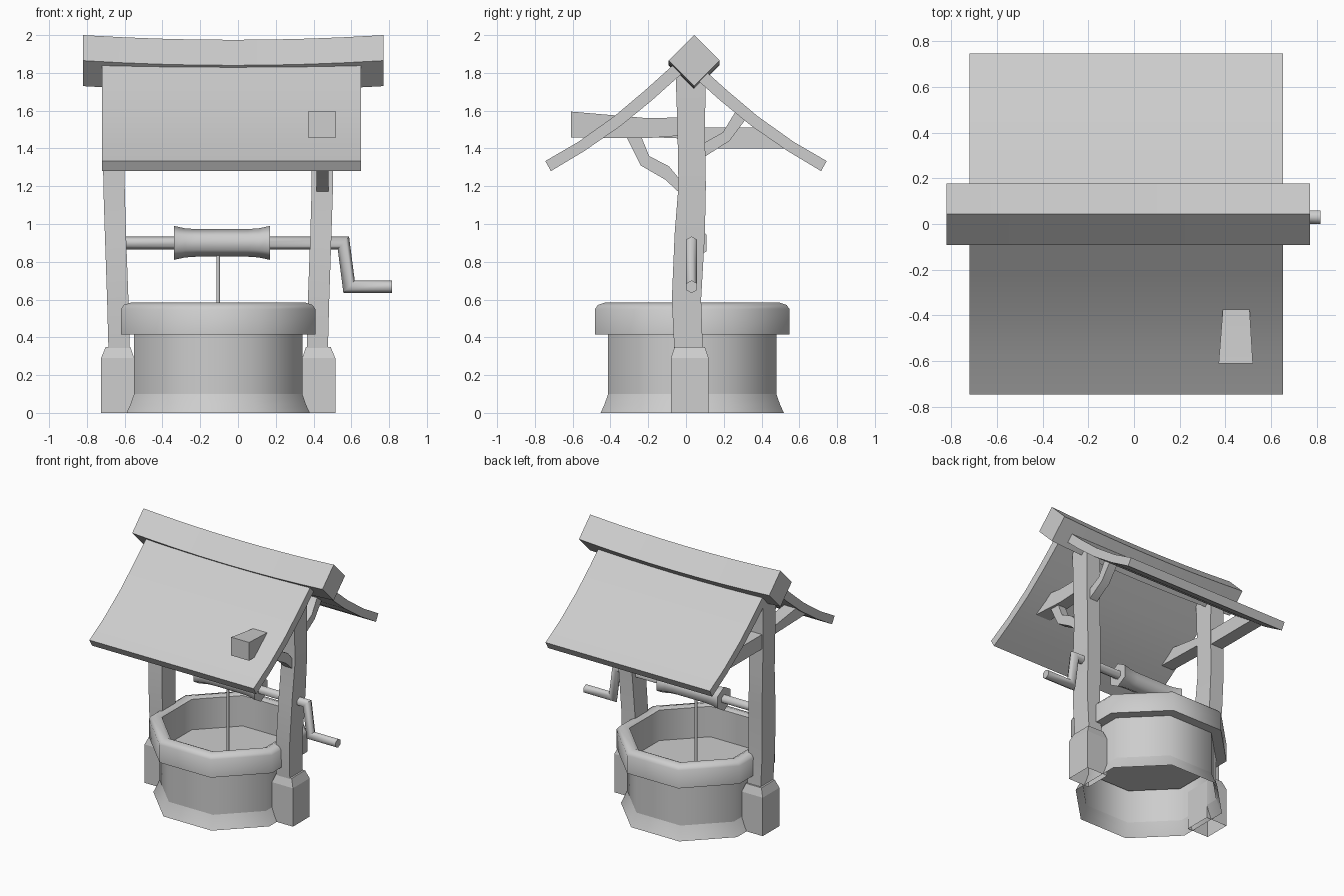
import bpy, bmesh, math
from mathutils import Vector

cube = bpy.data.objects.get("Cube")
if cube:
    bpy.data.objects.remove(cube, do_unlink=True)

grey = bpy.data.materials.new("plain_grey")
grey.use_nodes = True
colour = (0.61, 0.61, 0.61, 1)
grey.diffuse_color = colour
grey.node_tree.nodes["Principled BSDF"].inputs["Base Color"].default_value = colour

MID_X, MID_Y = -0.105, 0.033   # axis of the well


def loft(name, rings, start=True, end=True, angle=30):
    """Skin a row of equal rings, with optional end caps."""
    bm = bmesh.new()
    rows = [[bm.verts.new(p) for p in ring] for ring in rings]
    n = len(rows[0])
    for a, b in zip(rows, rows[1:]):
        for i in range(n):
            j = (i + 1) % n
            bm.faces.new((a[i], a[j], b[j], b[i]))
    if start:
        bm.faces.new(rows[0][::-1])
    if end:
        bm.faces.new(rows[-1])
    bmesh.ops.recalc_face_normals(bm, faces=bm.faces)
    mesh = bpy.data.meshes.new(name)
    bm.to_mesh(mesh)
    bm.free()
    mesh.materials.append(grey)
    obj = bpy.data.objects.new(name, mesh)
    bpy.context.collection.objects.link(obj)
    bpy.ops.object.select_all(action="DESELECT")
    obj.select_set(True)
    bpy.context.view_layer.objects.active = obj
    bpy.ops.object.shade_smooth_by_angle(angle=math.radians(angle))
    return obj


def plank(name, outline, x0, x1):
    """Extrude a y-z outline along x."""
    return loft(name, [[(x, y, z) for y, z in outline] for x in (x0, x1)])


def octagon(name, profile, **caps):
    """Eight-sided turned shape round the well axis from (radius, z) points."""
    turns = [math.tau * (k + 0.5) / 8 for k in range(8)]
    rings = [[(MID_X + r * math.cos(a), MID_Y + r * math.sin(a), z) for a in turns]
             for r, z in profile]
    return loft(name, rings, start=False, angle=50, **caps)


def upright(name, levels, side, **options):
    """Stack rectangles (z, inner, outer, y0, y1), measured out from the well axis."""
    rings = []
    for z, a, b, y0, y1 in levels:
        a, b = MID_X + side * a, MID_X + side * b
        rings.append([(a, y0, z), (b, y0, z), (b, y1, z), (a, y1, z)])
    return loft(name, rings, **options)


def rod(name, path, radii, y=0.03, sides=6):
    """Mitred six-sided rod along an x-z path."""
    pts = [Vector(p) for p in path]
    rings = []
    for i, p in enumerate(pts):
        t_in = (p - pts[max(i - 1, 0)]).normalized()
        t_out = (pts[min(i + 1, len(pts) - 1)] - p).normalized()
        t = (t_in + t_out).normalized()
        stretch = 1 / max(t.dot(t_in), t.dot(t_out))
        nx, nz = -t.y * stretch, t.x * stretch
        ring = []
        for k in range(sides):
            a = math.tau * k / sides
            c, s = radii[i] * math.cos(a), radii[i] * math.sin(a)
            ring.append((p.x + nx * c, y + s, p.y + nz * c))
        rings.append(ring)
    return loft(name, rings, angle=65)


# Stone well: flared foot, then wall, rounded rim, inner wall and floor, open below
octagon("well_foot", [(0.525, 0), (0.503, 0.045), (0.482, 0.1)], end=False)
octagon("well_wall", [(0.482, 0.1), (0.482, 0.415), (0.557, 0.415), (0.557, 0.55),
                      (0.54, 0.572), (0.497, 0.585), (0.465, 0.57), (0.465, 0.34)])

# Posts and their footings
for side, label in ((1, "left"), (-1, "right")):
    upright(label + "_footing", [(0, 0.445, 0.62, -0.08, 0.12), (0.29, 0.445, 0.62, -0.08, 0.12),
                                 (0.35, 0.465, 0.595, -0.06, 0.1)], side, start=False, angle=15)
    upright(label + "_post", [(0.3, 0.468, 0.58, -0.06, 0.09), (0.6, 0.475, 0.588, -0.075, 0.08),
                              (0.95, 0.488, 0.6, -0.06, 0.1), (1.2, 0.495, 0.608, -0.04, 0.105),
                              (1.5, 0.495, 0.61, -0.045, 0.1), (1.8, 0.495, 0.61, -0.055, 0.105)], side)

# Roof panels, mirrored front to back
outer = [(0.745, 1.333), (0.57, 1.435), (0.38, 1.57), (0.22, 1.705), (0.07, 1.84), (0, 1.9)]
inner = [(0.715, 1.28), (0.54, 1.385), (0.345, 1.52), (0.18, 1.655), (0.04, 1.78), (-0.03, 1.84)]
for side, label in ((-1, "front"), (1, "back")):
    rings = [[(x, side * y, z) for x, (y, z) in ((-0.72, o), (0.652, o), (0.652, i), (-0.72, i))]
             for o, i in zip(outer, inner)]
    loft(label + "_roof", rings)

# Sagging diamond ridge beam
rings = []
for k in range(9):
    u = k / 4 - 1
    x, z, h = -0.025 + 0.795 * u, 1.865 - 0.025 * (1 - u * u), 0.135
    rings.append([(x, 0.043, z + h), (x, 0.043 + h, z), (x, 0.043, z - h), (x, 0.043 - h, z)])
loft("ridge_beam", rings)

# Cross beams: the left one pokes out through the front roof
loft("left_cross_beam", [[(x0, y, z0), (x1, y, z0), (x1, y, z1), (x0, y, z1)] for y, x0, x1, z0, z1 in (
    (-0.61, 0.37, 0.52, 1.457, 1.595), (-0.2, 0.402, 0.495, 1.455, 1.56), (0, 0.405, 0.49, 1.47, 1.565))])
plank("right_cross_beam", [(0.54, 1.4), (0.4, 1.51), (0, 1.51), (-0.36, 1.56), (-0.46, 1.465),
                           (-0.05, 1.455), (0, 1.4)], -0.705, -0.605)

# Bent braces on the left post
plank("front_brace", [(0, 1.14), (-0.04, 1.17), (-0.11, 1.235), (-0.24, 1.31), (-0.32, 1.47),
                      (-0.24, 1.47), (-0.195, 1.36), (-0.09, 1.305), (-0.04, 1.245), (0, 1.21)], 0.415, 0.48)
plank("back_brace", [(0.05, 1.325), (0.105, 1.36), (0.23, 1.44), (0.32, 1.56), (0.265, 1.6),
                     (0.195, 1.485), (0.105, 1.435), (0.05, 1.4)], 0.415, 0.48)

# Winding gear
rod("axle_and_crank", [(-0.62, 0.9), (0.558, 0.9), (0.588, 0.668), (0.815, 0.668)], [0.034] * 4)
rod("drum", [(-0.34, 0.9), (-0.28, 0.9), (-0.22, 0.9), (0.05, 0.9), (0.11, 0.9), (0.17, 0.9)],
    [0.09, 0.077, 0.073, 0.073, 0.077, 0.09])
rod("rope", [(-0.105, 0.34), (-0.105, 0.86)], [0.01] * 2)
